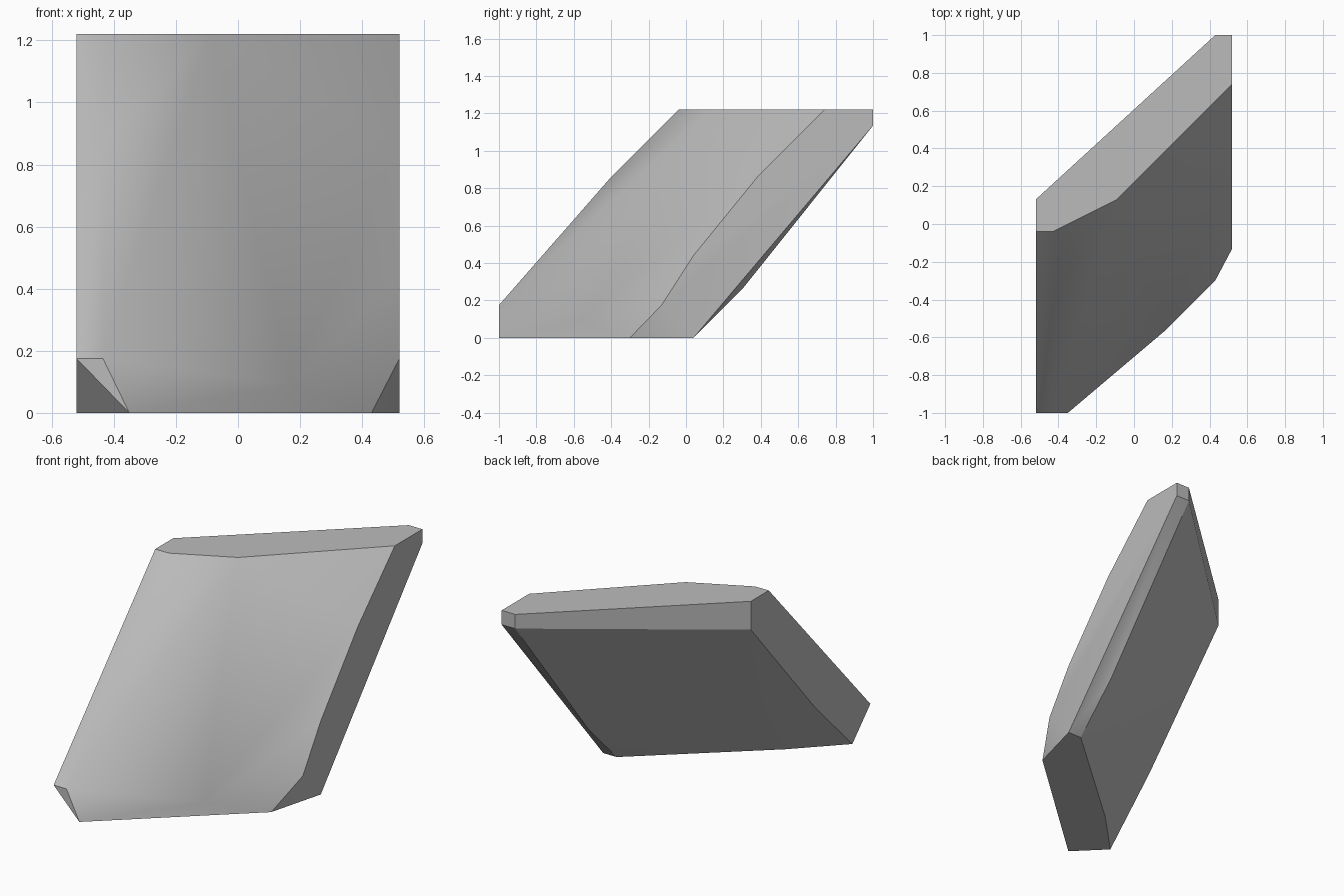
import bpy
import bmesh
import math

cube = bpy.data.objects.get("Cube")
if cube:
    bpy.data.objects.remove(cube, do_unlink=True)

# Half width of the slab and height of its flat top
W, H = 0.52, 1.22

# Flat top outline
top = [(x, y, H) for x, y in
       [(-W, 0.13), (0.43, 1), (W, 1), (W, 0.74), (-0.09, 0.13), (-0.43, -0.04), (-W, -0.04)]]
# Flat underside outline
base = [(x, y, 0) for x, y in
        [(-W, -0.83), (-0.35, -1), (0.43, -0.3), (W, 0.04), (0.43, 0.04), (-0.26, -0.565)]]
# Chipped edge on each side wall
left_wall = [(-W, y, z) for y, z in [(-1, 0.175), (-0.48, 0.35), (0.13, 1.05)]]
right_wall = [(W, y, z) for y, z in [(-0.13, 0.175), (0.04, 0.44), (0.39, 0.87), (1, 1.135)]]
# Corners of the sloping front and of the overhanging back
front = [(-0.435, -1, 0.175), (-0.435, -0.4, 0.86), (0.17, -0.56, 0.09)]
back = [(0.43, 1, 1.135), (0.43, 0.305, 0.265)]

# Wrap the corners into one solid faceted stone
bm = bmesh.new()
for p in top + base + left_wall + right_wall + front + back:
    bm.verts.new(p)
bmesh.ops.convex_hull(bm, input=bm.verts)
bmesh.ops.dissolve_limit(bm, angle_limit=math.radians(0.5), verts=bm.verts, edges=bm.edges)
bmesh.ops.recalc_face_normals(bm, faces=bm.faces)
mesh = bpy.data.meshes.new("leaning_stone_slab")
bm.to_mesh(mesh)
bm.free()
slab = bpy.data.objects.new("leaning_stone_slab", mesh)
bpy.context.collection.objects.link(slab)

# Plain grey stone
stone = bpy.data.materials.new("stone_grey")
stone.use_nodes = True
grey = (0.5, 0.5, 0.5, 1)
stone.diffuse_color = grey
stone.node_tree.nodes["Principled BSDF"].inputs["Base Color"].default_value = grey
mesh.materials.append(stone)

# Soft faces with crisp broken edges
bpy.ops.object.select_all(action='DESELECT')
slab.select_set(True)
bpy.context.view_layer.objects.active = slab
bpy.ops.object.shade_smooth_by_angle(angle=math.radians(30))
